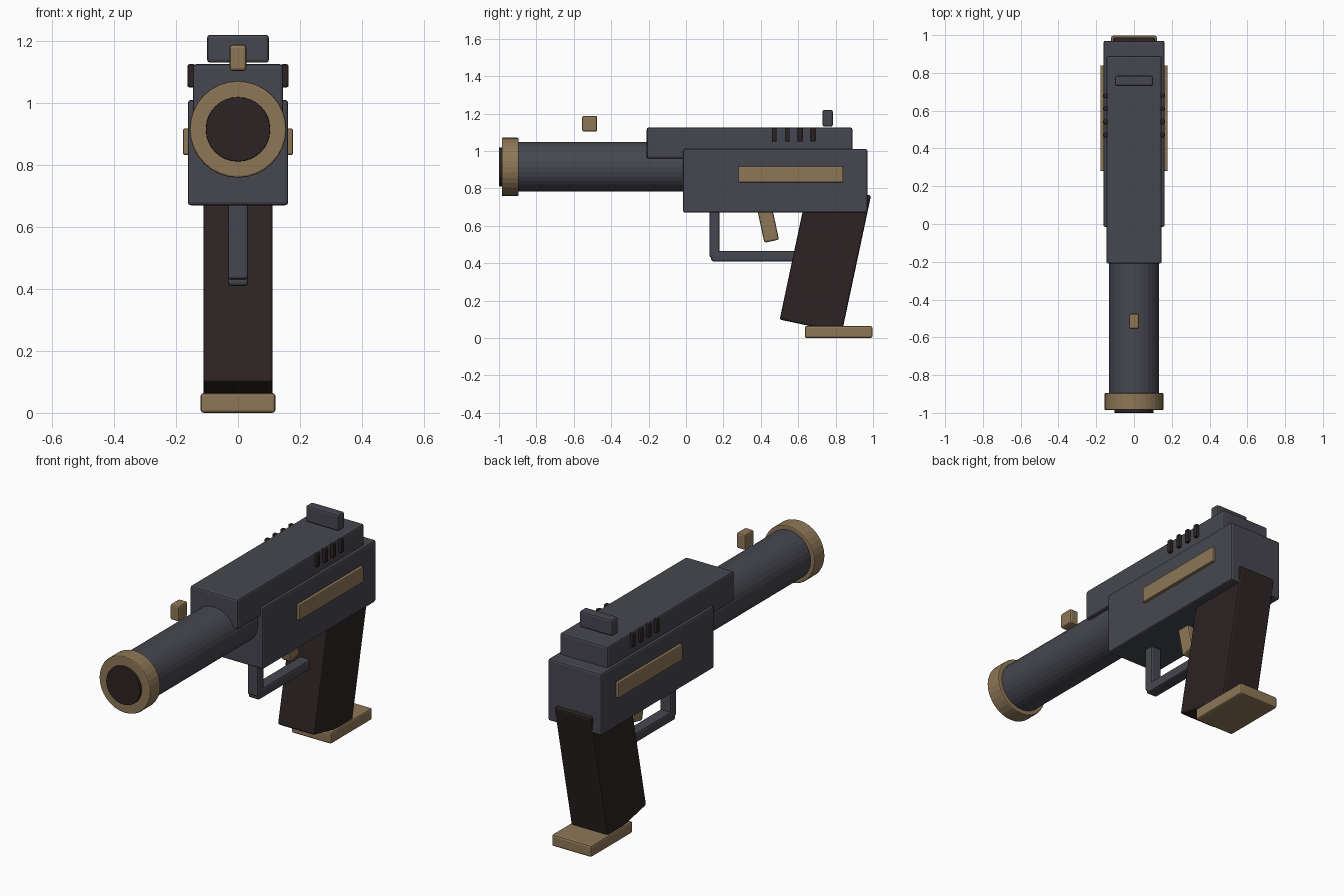
import bpy
import math

cube = bpy.data.objects.get("Cube")
if cube:
    bpy.data.objects.remove(cube, do_unlink=True)


def material(name, rgb):
    mat = bpy.data.materials.new(name)
    mat.use_nodes = True
    colour = (*rgb, 1)
    mat.diffuse_color = colour
    mat.node_tree.nodes["Principled BSDF"].inputs["Base Color"].default_value = colour
    return mat


slate = material("slate_metal", (0.062, 0.063, 0.08))
brass = material("dull_brass", (0.27, 0.185, 0.095))
dark = material("dark_brown", (0.026, 0.017, 0.017))


def finish(name, mat, bevel):
    obj = bpy.context.object
    obj.name = obj.data.name = name
    obj.data.materials.append(mat)
    if bevel:
        mod = obj.modifiers.new("soft_edges", "BEVEL")
        mod.width = bevel
        mod.segments = 2
        mod.limit_method = "ANGLE"
        mod.angle_limit = math.radians(40)
    return obj


def box(name, mat, x, y, z, bevel=0.01, tilt=0):
    """Box from (low, high) ranges, tilted about the x axis through its centre."""
    spans = (x, y, z)
    bpy.ops.mesh.primitive_cube_add(size=1, location=[(a + b) / 2 for a, b in spans])
    obj = bpy.context.object
    obj.scale = [b - a for a, b in spans]
    bpy.ops.object.transform_apply(location=False, rotation=False, scale=True)
    obj.rotation_euler.x = math.radians(tilt)
    return finish(name, mat, bevel)


def tube(name, mat, radius, y, bevel=0.0):
    """Solid cylinder along the barrel axis."""
    bpy.ops.mesh.primitive_cylinder_add(
        vertices=32, radius=radius, depth=y[1] - y[0],
        location=(0, sum(y) / 2, 0.915), rotation=(math.pi / 2, 0, 0))
    return finish(name, mat, bevel)


# Body
box("frame", slate, (-0.162, 0.162), (-0.015, 0.97), (0.67, 1.01))
box("slide", slate, (-0.146, 0.146), (-0.21, 0.89), (0.96, 1.125))

# Barrel and muzzle
tube("barrel", slate, 0.133, (-0.92, 0.1))
tube("muzzle_ring", brass, 0.156, (-0.985, -0.895), 0.006)
tube("muzzle_bore", dark, 0.104, (-1.0, -0.95), 0.003)

# Sights
box("rear_sight", slate, (-0.1, 0.1), (0.73, 0.785), (1.13, 1.22))
box("front_sight", brass, (-0.027, 0.027), (-0.555, -0.475), (1.103, 1.188))

# Side strips and slide grooves, one set on each side
for side, s in (("left", 1), ("right", -1)):
    box(f"side_strip_{side}", brass, sorted((s * 0.14, s * 0.178)),
        (0.28, 0.84), (0.832, 0.918), 0.006)
    for i in range(4):
        y = 0.472 + 0.069 * i
        box(f"slide_groove_{side}_{i + 1}", dark, sorted((s * 0.138, s * 0.163)),
            (y - 0.013, y + 0.013), (1.05, 1.125), 0.006)

# Trigger and its guard
box("trigger", brass, (-0.03, 0.03), (0.395, 0.475), (0.515, 0.735), tilt=12)
box("guard_post", slate, (-0.033, 0.033), (0.125, 0.18), (0.43, 0.7))
box("guard_bar", slate, (-0.033, 0.033), (0.135, 0.66), (0.41, 0.465))

# Raked grip and its base plate
box("grip", dark, (-0.112, 0.112), (0.575, 0.915), (0.055, 0.805), tilt=-12)
box("base_plate", brass, (-0.121, 0.121), (0.635, 0.997), (0.0, 0.064))
